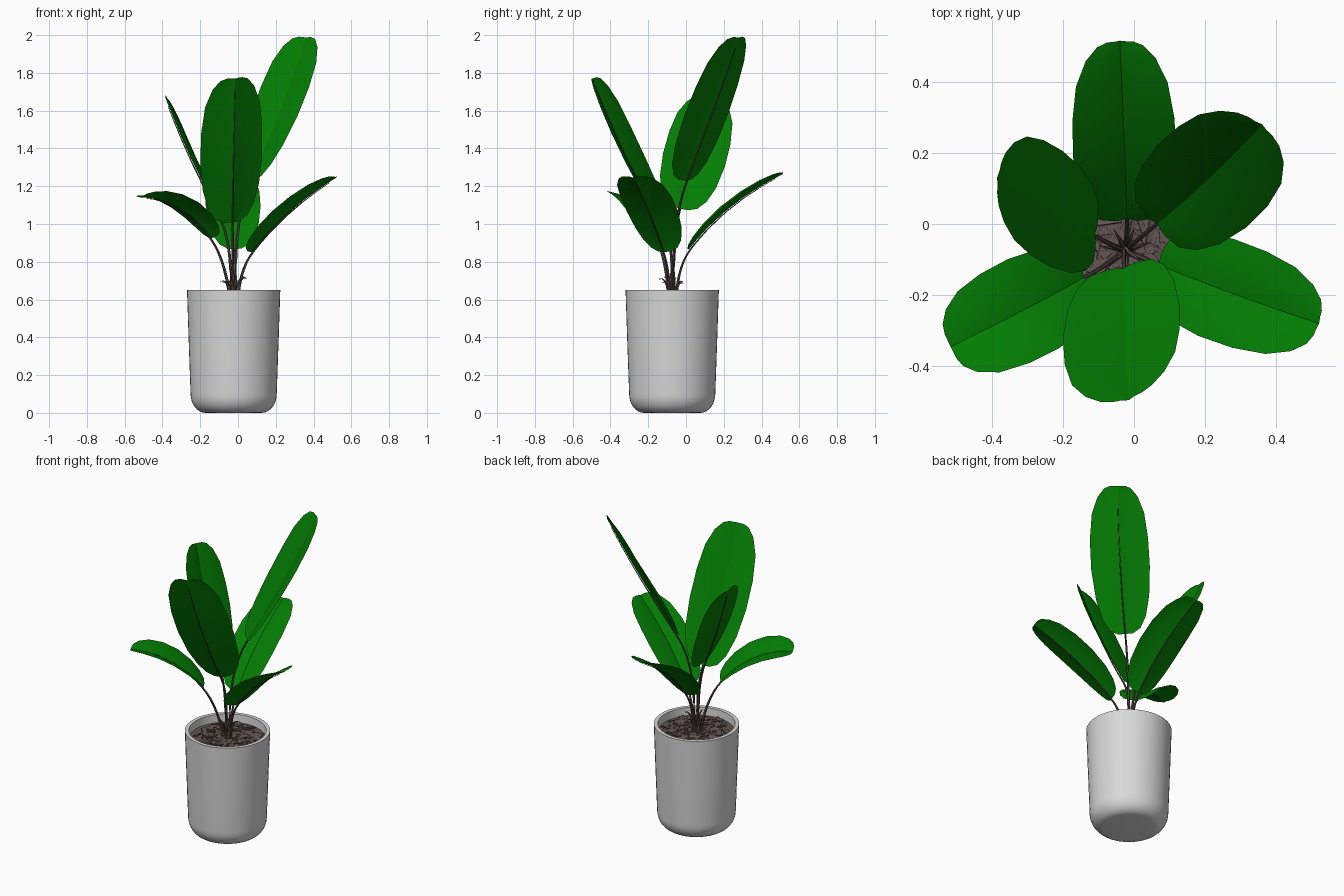
import bpy, bmesh, math, random
from mathutils import Vector, Matrix

if "Cube" in bpy.data.objects:
    bpy.data.objects.remove(bpy.data.objects["Cube"])
random.seed(4)
CENTRE = Vector((-0.023, -0.073, 0))
SOIL_Z = 0.6


def material(name, rgb):
    m = bpy.data.materials.new(name)
    m.use_nodes = True
    m.diffuse_color = (*rgb, 1)
    m.node_tree.nodes["Principled BSDF"].inputs["Base Color"].default_value = (*rgb, 1)
    return m


GREY = material("pot grey", (0.69, 0.69, 0.69))
GREEN = material("leaf green", (0.001, 0.205, 0.001))
STEM = material("stem brown", (0.095, 0.071, 0.066))
SOIL = material("bark brown", (0.12, 0.09, 0.085))


def finish(name, bm, mat, angle=None):
    """Turn a bmesh into an object; smooth below the given angle."""
    me = bpy.data.meshes.new(name)
    bmesh.ops.recalc_face_normals(bm, faces=bm.faces)
    bm.to_mesh(me)
    bm.free()
    me.materials.append(mat)
    if angle:
        me.shade_smooth()
        me.set_sharp_from_angle(angle=math.radians(angle))
    ob = bpy.data.objects.new(name, me)
    bpy.context.collection.objects.link(ob)
    return ob


def lathe(name, profile, mat, segments=48):
    bm = bmesh.new()
    verts = [bm.verts.new((r, 0, z)) for r, z in profile]
    edges = [bm.edges.new(p) for p in zip(verts, verts[1:])]
    bmesh.ops.spin(bm, geom=verts + edges, axis=(0, 0, 1), cent=(0, 0, 0),
                   angle=math.tau, steps=segments)
    bmesh.ops.remove_doubles(bm, verts=bm.verts, dist=0.0001)
    bmesh.ops.translate(bm, verts=bm.verts, vec=CENTRE)
    return finish(name, bm, mat, 35)


def tube(name, points, radii, mat):
    """Tapered tube through a list of points."""
    bm = bmesh.new()
    rings = []
    for i, (p, r) in enumerate(zip(points, radii)):
        d = points[min(i + 1, len(points) - 1)] - points[max(i - 1, 0)]
        turn = d.to_track_quat('Z', 'Y')
        rings.append([bm.verts.new(p + turn @ Vector((r * math.cos(a), r * math.sin(a), 0)))
                      for a in (k * math.tau / 6 for k in range(6))])
    for a, b in zip(rings, rings[1:]):
        for k in range(6):
            n = (k + 1) % 6
            bm.faces.new((a[k], a[n], b[n], b[k]))
    bm.faces.new(rings[0])
    bm.faces.new(rings[-1])
    return finish(name, bm, mat, 50)


def bezier(a, b, c, t):
    return a * (1 - t) ** 2 + b * (2 * t * (1 - t)) + c * t * t


# Pot with a rounded foot and an open rim
foot = [(0.148 + 0.08 * math.sin(a), 0.1 - 0.1 * math.cos(a))
        for a in (k * math.pi / 16 for k in range(9))]
lathe("pot", [(0, 0)] + foot + [(0.238, 0.38), (0.247, 0.65), (0.224, 0.65),
                                (0.22, 0.57)], GREY)

# Soil bed
lathe("soil", [(0, SOIL_Z + 0.005), (0.222, SOIL_Z)], SOIL)

# Loose bark chips scattered on the soil
bm = bmesh.new()
for i in range(100):
    a, r = random.uniform(0, math.tau), 0.185 * math.sqrt(random.random())
    place = Matrix.Translation(CENTRE + Vector((r * math.cos(a), r * math.sin(a), SOIL_Z + 0.008)))
    spin = Matrix.Rotation(random.uniform(0, math.tau), 4, 'Z')
    tip = Matrix.Rotation(random.uniform(-0.35, 0.35), 4, 'X')
    size = Matrix.Diagonal((random.uniform(0.035, 0.07), random.uniform(0.02, 0.04), 0.006, 1))
    bmesh.ops.create_cube(bm, size=1, matrix=place @ spin @ tip @ size)
finish("bark_chips", bm, SOIL)

# Leaf outline: (position along the midrib, share of the half width)
OUTLINE = [(0, 0.25), (0.03, 0.52), (0.11, 0.74), (0.25, 0.91), (0.45, 1), (0.65, 0.99),
           (0.82, 0.89), (0.93, 0.68), (0.985, 0.45), (1, 0.25)]


def leaf(name, base, bend, tip, half, fold=0.22, roll=0):
    """Folded blade along a curved midrib, with its stem running underneath."""
    base, bend, tip = Vector(base), Vector(bend), Vector(tip)
    bm = bmesh.new()
    rows, rib = [], []
    for t, w in OUTLINE:
        p = bezier(base, bend, tip, t)
        d = ((bend - base) * (1 - t) + (tip - bend) * t).normalized()
        flat = d.cross(Vector((0, 0, 1))).normalized()
        side = Matrix.Rotation(math.radians(roll), 3, -d) @ flat
        up = side.cross(d)
        row = []
        for s in (-1, -0.5, 0, 0.5, 1):
            off = abs(s) * w * half
            lift = fold * off + 0.008 * math.sin(abs(s) * math.pi) * w
            row.append(bm.verts.new(p + side * (s * w * half) + up * lift))
        rows.append(row)
        rib.append(p - up * (0.007 - 0.004 * t))
    for a, b in zip(rows, rows[1:]):
        for k in range(4):
            bm.faces.new((a[k], a[k + 1], b[k + 1], b[k]))
    finish(name, bm, GREEN, 22)

    # Stem from the soil, leaving the pot steeply and meeting the midrib
    out = base - CENTRE
    out.z = 0
    root = CENTRE + out.normalized() * 0.02 + Vector((0, 0, SOIL_Z - 0.01))
    reach = (bend - base).normalized() * ((base.z - root.z) * 0.4)
    path = [bezier(root, rib[0] - reach, rib[0], k / 7) for k in range(7)] + rib[:-2]
    n = len(path) - 1
    tube(name.replace("leaf", "stem"), path,
         [0.0075 * (1 - k / n) + 0.0015 for k in range(n + 1)], STEM)


leaf("front_leaf", (-0.03, -0.125, 1.005), (-0.025, -0.335, 1.35), (-0.015, -0.495, 1.77),
     0.172, roll=-16)
leaf("back_left_leaf", (0.065, 0.0, 1.23), (0.235, 0.14, 1.59), (0.36, 0.28, 1.987),
     0.17, fold=0.18, roll=-4)
leaf("back_leaf", (-0.02, 0.015, 0.865), (-0.025, 0.2, 1.11), (-0.04, 0.515, 1.265), 0.145)
leaf("back_right_leaf", (-0.11, -0.03, 1.08), (-0.26, 0.05, 1.34), (-0.385, 0.13, 1.67),
     0.168, fold=0.15, roll=-27)
leaf("front_right_leaf", (-0.14, -0.15, 0.925), (-0.3, -0.24, 1.14), (-0.515, -0.345, 1.14),
     0.145, roll=-6)
leaf("front_left_leaf", (0.07, -0.115, 0.85), (0.25, -0.19, 1.08), (0.52, -0.28, 1.245), 0.145)

# Short dry sprouts curling out around the crown
for i in range(7):
    a = i * math.tau / 7 + 0.3
    out = Vector((math.cos(a), math.sin(a), 0))
    reach = random.uniform(0.06, 0.09)
    top = SOIL_Z + random.uniform(0.085, 0.12)
    start = CENTRE + out * 0.015 + Vector((0, 0, SOIL_Z - 0.01))
    crook = CENTRE + out * 0.025 + Vector((0, 0, top + 0.02))
    end = CENTRE + out * reach + Vector((0, 0, top))
    tube(f"sprout_{i + 1}", [bezier(start, crook, end, k / 5) for k in range(6)],
         [0.01 - 0.0017 * k for k in range(6)], STEM)
